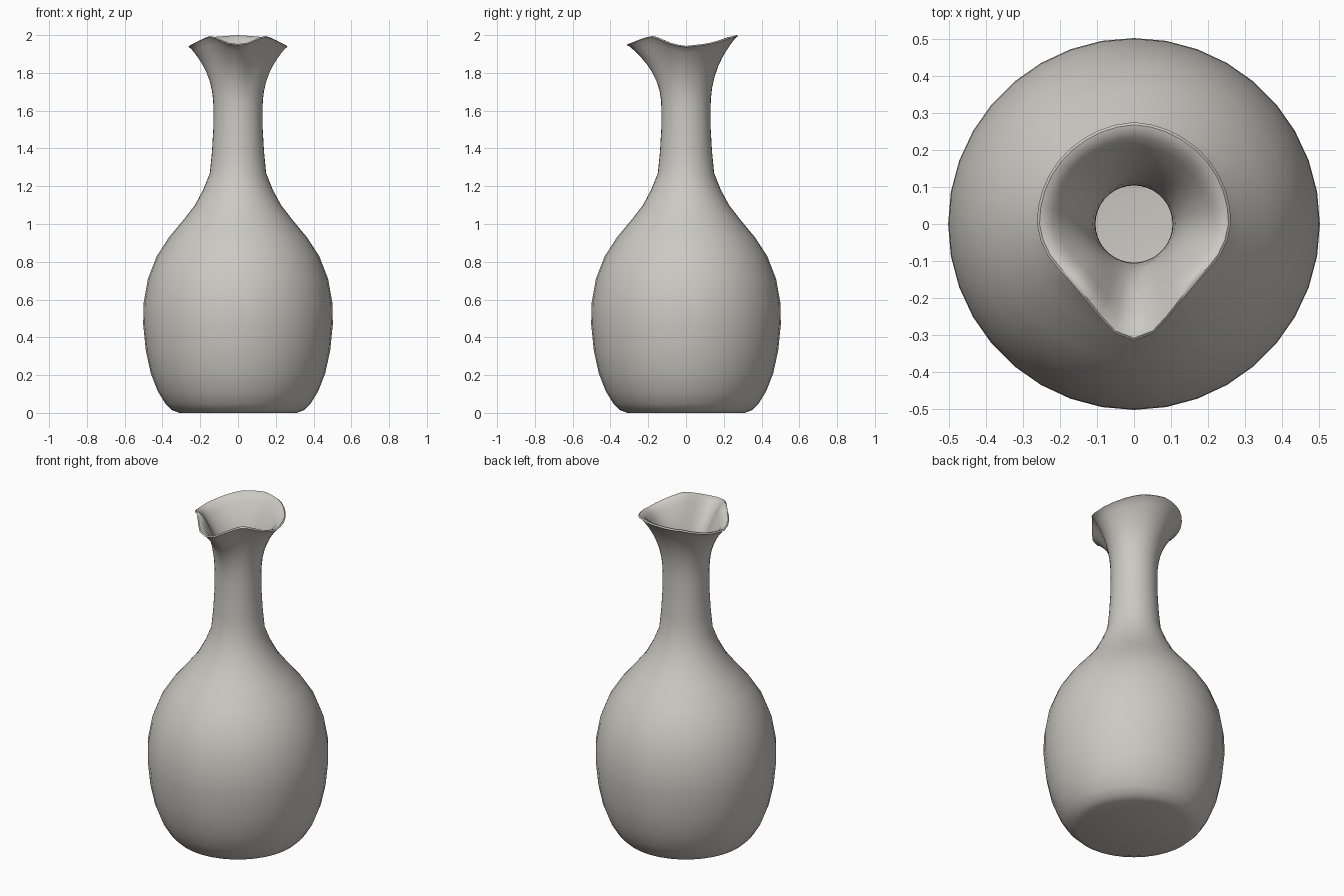
import bpy, bmesh, math

if "Cube" in bpy.data.objects:
    bpy.data.objects.remove(bpy.data.objects["Cube"])

SEG = 36
WALL = 0.026

# body profile (radius, height), base to lower neck
BODY = [(0.31, 0.0), (0.35, 0.015), (0.385, 0.05), (0.425, 0.115), (0.462, 0.21),
        (0.488, 0.33), (0.502, 0.47), (0.5, 0.58), (0.477, 0.71), (0.43, 0.83),
        (0.365, 0.93), (0.29, 1.02), (0.228, 1.1), (0.185, 1.18), (0.149, 1.27),
        (0.138, 1.38), (0.131, 1.5), (0.13, 1.6)]
# rim shape: (degrees from spout, radius, height)
RIM = [(0, 0.315, 1.953), (10, 0.30, 1.96), (25, 0.254, 1.985), (38, 0.236, 1.997),
       (52, 0.231, 1.985), (75, 0.253, 1.953), (90, 0.262, 1.943),
       (115, 0.264, 1.955), (150, 0.268, 1.99), (180, 0.275, 2.0)]
FLARE = [0.15, 0.3, 0.45, 0.58, 0.7, 0.8, 0.89, 0.96]


def rim(a):
    """Interpolated rim radius and height at angle a from the spout."""
    d = abs((math.degrees(a) + 180) % 360 - 180)
    for p, q in zip(RIM, RIM[1:]):
        if d <= q[0] + 1e-6:
            t = (d - p[0]) / (q[0] - p[0])
            return p[1] + (q[1] - p[1]) * t, p[2] + (q[2] - p[2]) * t
    return RIM[-1][1:]


def flare(a, t, inset):
    """Point on the flared mouth, t = 0 at the neck and 1 at the lip."""
    R, Z = rim(a)
    return 0.13 + (R - 0.13) * t ** 2.4 - inset, 1.6 + (Z - 1.6) * t


bm = bmesh.new()


def ring(f):
    verts = []
    for i in range(SEG):
        a = 2 * math.pi * i / SEG
        r, z = f(a)
        verts.append(bm.verts.new((r * math.sin(a), -r * math.cos(a), z)))
    return verts


rings = []
# outer wall and flared mouth
for r, z in BODY:
    rings.append(ring(lambda a: (r, z)))
for t in FLARE:
    rings.append(ring(lambda a: flare(a, t, 0)))
# rounded lip
rings.append(ring(lambda a: (rim(a)[0], rim(a)[1] - 0.006)))
rings.append(ring(lambda a: (rim(a)[0] - 0.007, rim(a)[1])))
rings.append(ring(lambda a: (rim(a)[0] - 0.018, rim(a)[1] - 0.002)))
# inner wall, back down to the floor
for t in reversed(FLARE):
    rings.append(ring(lambda a: flare(a, t, WALL)))
for r, z in reversed(BODY):
    rings.append(ring(lambda a: (r - WALL, max(z, 0.0) + (0.03 if z < 0.1 else 0))))

for lo, hi in zip(rings, rings[1:]):
    for i in range(SEG):
        j = (i + 1) % SEG
        bm.faces.new((lo[i], lo[j], hi[j], hi[i]))
bm.faces.new(rings[0][::-1])   # base
bm.faces.new(rings[-1])        # inside floor
bmesh.ops.recalc_face_normals(bm, faces=bm.faces)

mesh = bpy.data.meshes.new("vase")
bm.to_mesh(mesh)
bm.free()
vase = bpy.data.objects.new("vase", mesh)
bpy.context.collection.objects.link(vase)

clay = bpy.data.materials.new("pale_grey_clay")
clay.diffuse_color = (0.6, 0.585, 0.54, 1)
clay.use_nodes = True
clay.node_tree.nodes["Principled BSDF"].inputs["Base Color"].default_value = clay.diffuse_color
mesh.materials.append(clay)

bpy.context.view_layer.objects.active = vase
vase.select_set(True)
bpy.ops.object.shade_smooth_by_angle(angle=math.radians(50))
